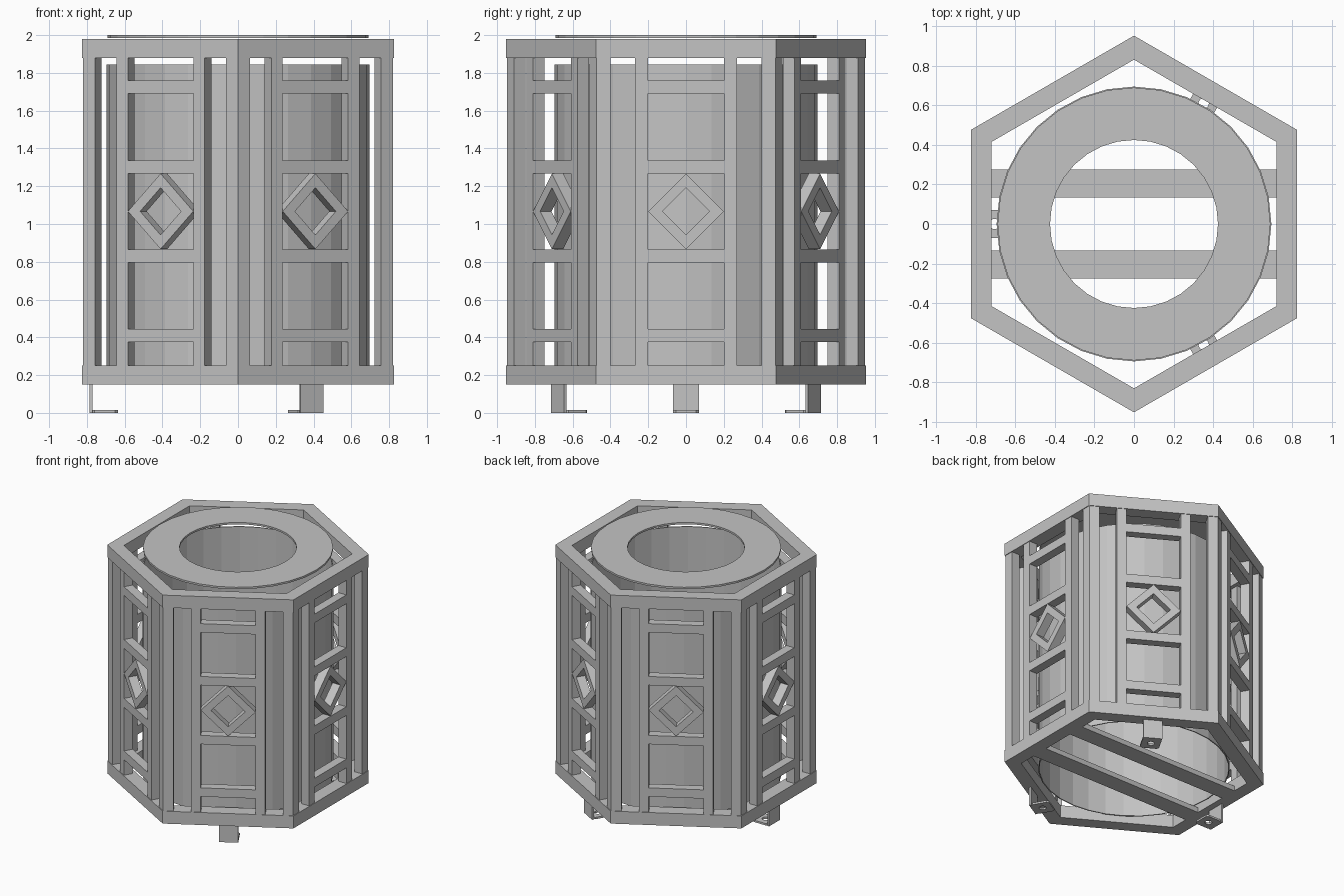
import bpy, bmesh, math
from mathutils import Matrix, Vector

cube = bpy.data.objects.get("Cube")
if cube:
    bpy.data.objects.remove(cube, do_unlink=True)

metal = bpy.data.materials.new("plain_grey")
metal.use_nodes = True
GREY = (0.55, 0.55, 0.55, 1)
metal.diffuse_color = GREY
metal.node_tree.nodes["Principled BSDF"].inputs["Base Color"].default_value = GREY

HEX = 1 / math.cos(math.pi / 6)      # apothem to corner radius
FACE = 0.82                          # outer apothem of the side frames
DEPTH = 0.07


def finish(name, bm):
    bmesh.ops.recalc_face_normals(bm, faces=bm.faces)
    mesh = bpy.data.meshes.new(name)
    bm.to_mesh(mesh)
    bm.free()
    mesh.materials.append(metal)
    obj = bpy.data.objects.new(name, mesh)
    bpy.context.collection.objects.link(obj)
    return obj


def add_box(bm, x, y, z, turn=0):
    """Box from three (low, high) ranges, turned about z."""
    spans = (x, y, z)
    size = Matrix.Diagonal([b - a for a, b in spans] + [1])
    mid = Matrix.Translation([(a + b) / 2 for a, b in spans])
    bmesh.ops.create_cube(bm, size=1, matrix=Matrix.Rotation(turn, 4, 'Z') @ mid @ size)


def add_ring(bm, sides, outer, inner, low, high, start=0, place=Matrix()):
    """Polygonal ring with a rectangular section."""
    loops = []
    for i in range(sides):
        a = start + math.tau * i / sides
        loops.append([bm.verts.new(place @ Vector((r * math.cos(a), r * math.sin(a), z)))
                      for r, z in ((outer, low), (outer, high), (inner, high), (inner, low))])
    for i in range(sides):
        p, q = loops[i], loops[(i + 1) % sides]
        for k in range(4):
            n = (k + 1) % 4
            bm.faces.new((p[k], q[k], q[n], p[n]))


def ring(name, *args):
    bm = bmesh.new()
    add_ring(bm, *args)
    return finish(name, bm)


# Hexagonal top and bottom frames
for name, low in (("bottom_frame", 0.15), ("top_frame", 1.88)):
    ring(name, 6, 0.825 * HEX, 0.72 * HEX, low, low + 0.1, math.pi / 6)

# Inner tube and the flat ring above it
ring("inner_tube", 32, 0.695, 0.687, 0.19, 1.845)
ring("top_disc", 32, 0.69, 0.425, 1.985, 2.0)

# Two floor bars
bm = bmesh.new()
for side in (-1, 1):
    add_box(bm, (-0.72, 0.72), sorted((side * 0.135, side * 0.275)), (0.15, 0.19))
finish("floor_bars", bm)

# Six side grilles: posts, rungs and a diamond
posts, rungs, diamonds = bmesh.new(), bmesh.new(), bmesh.new()
radial = (FACE - DEPTH, FACE)
for i in range(6):
    turn = i * math.pi / 3
    for side in (-1, 1):
        for near, far in ((0.2, 0.27), (0.4, FACE * math.tan(math.pi / 6))):
            add_box(posts, radial, sorted((side * near, side * far)), (0.25, 1.88), turn)
    for low in (0.375, 0.795, 1.267, 1.69):
        add_box(rungs, radial, (-0.2, 0.2), (low, low + 0.07), turn)
    place = (Matrix.Rotation(turn, 4, 'Z') @ Matrix.Translation((FACE, 0, 1.067))
             @ Matrix.Rotation(math.pi / 2, 4, 'Y'))
    add_ring(diamonds, 4, 0.2, 0.125, -DEPTH, 0, 0, place)
finish("grille_posts", posts)
finish("grille_rungs", rungs)
finish("grille_diamonds", diamonds)

# Three L-shaped feet, each with a bolt hole
for name, angle in (("right_foot", 180), ("front_foot", -60), ("back_foot", 60)):
    turn = math.radians(angle)
    bm = bmesh.new()
    add_box(bm, (0.77, 0.785), (-0.07, 0.07), (0, 0.15), turn)
    spin = Matrix.Rotation(turn, 4, 'Z')
    sides = 24
    rows = []
    for i in range(sides):
        a = math.tau * (i + 0.5) / sides
        c, s = math.cos(a), math.sin(a)
        reach = 0.07 / max(abs(c), abs(s))
        rows.append([bm.verts.new(spin @ Vector((0.705 + r * c, r * s, z)))
                     for r, z in ((reach, 0), (reach, 0.015), (0.026, 0.015), (0.026, 0))])
    for i in range(sides):
        p, q = rows[i], rows[(i + 1) % sides]
        for k in range(4):
            n = (k + 1) % 4
            bm.faces.new((p[k], q[k], q[n], p[n]))
    finish(name, bm)
